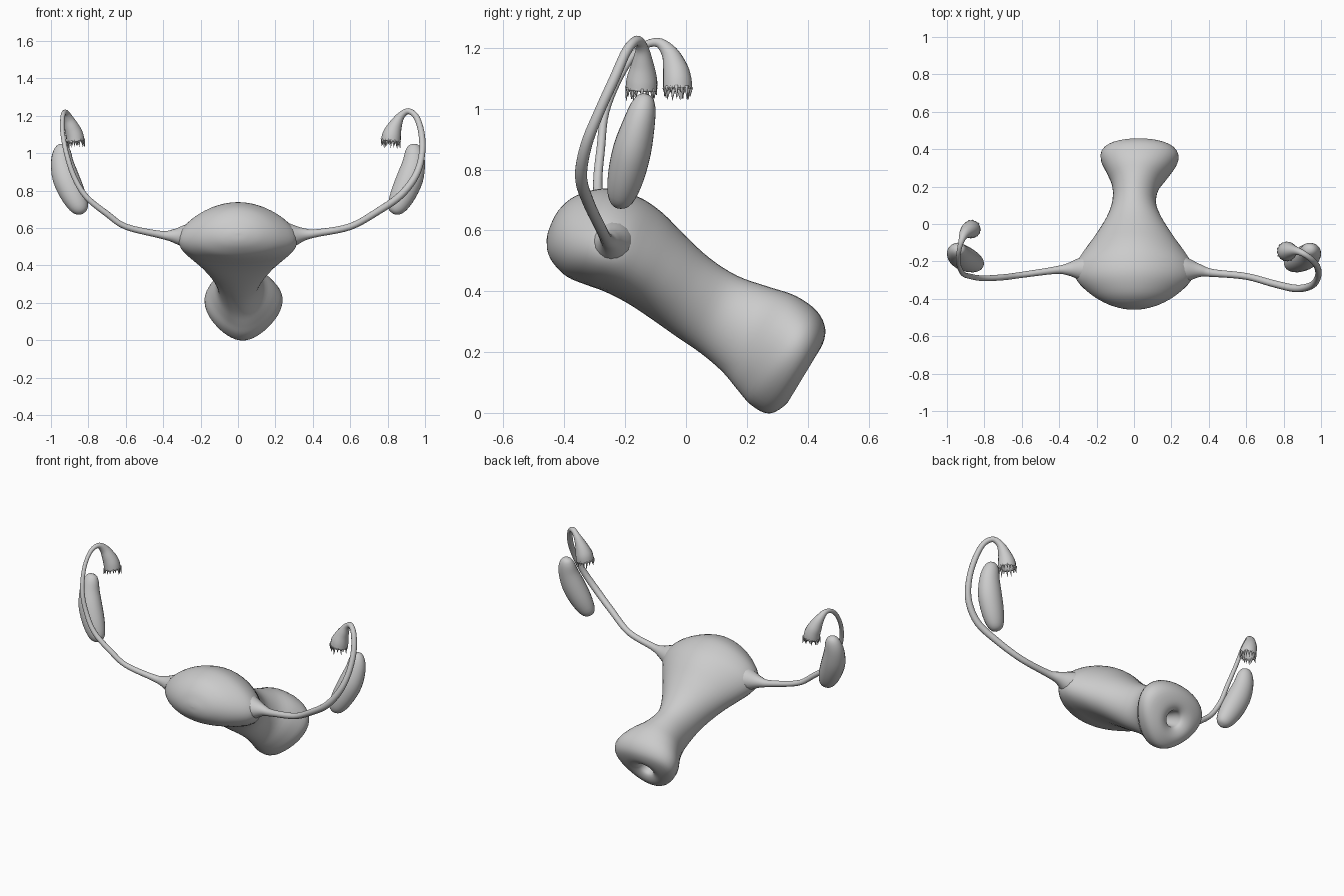
import bpy, bmesh, math, random
from mathutils import Vector

random.seed(4)


def spline(rows, n):
    """Catmull-Rom interpolation of equally long tuples."""
    out = []
    for i in range(len(rows) - 1):
        a, b, c, d = (rows[max(0, min(len(rows) - 1, i + k))] for k in (-1, 0, 1, 2))
        for s in range(n):
            t = s / n
            out.append([0.5 * (2*q + (r-p)*t + (2*p-5*q+4*r-v)*t*t + (3*q-p-3*r+v)*t**3)
                        for p, q, r, v in zip(a, b, c, d)])
    return out + [list(rows[-1])]


def skin(bm, rings):
    """Bridge successive rings of points and cap both ends."""
    vs = [[bm.verts.new(p) for p in r] for r in rings]
    n = len(vs[0])
    for a, b in zip(vs, vs[1:]):
        for i in range(n):
            j = (i + 1) % n
            bm.faces.new((a[i], a[j], b[j], b[i]))
    bm.faces.new(vs[0][::-1])
    bm.faces.new(vs[-1])


def finish(bm, name):
    bmesh.ops.recalc_face_normals(bm, faces=bm.faces)
    me = bpy.data.meshes.new(name)
    bm.to_mesh(me)
    bm.free()
    for p in me.polygons:
        p.use_smooth = True
    ob = bpy.data.objects.new(name, me)
    bpy.context.collection.objects.link(ob)
    return ob


def sweep(rows, n, sides):
    """Round rings along a path of (x, y, z, radius) rows."""
    pts = spline(rows, n)
    rings, u = [], None
    for i, p in enumerate(pts):
        a, b = pts[max(0, i-1)], pts[min(len(pts)-1, i+1)]
        t = (Vector(b[:3]) - Vector(a[:3])).normalized()
        u = t.orthogonal() if u is None else u - t * u.dot(t)
        u.normalize()
        v = t.cross(u)
        r = max(p[3], 0.001)
        rings.append([Vector(p[:3]) + r * (u * math.cos(k) + v * math.sin(k))
                      for k in (2*math.pi*j/sides for j in range(sides))])
    return rings


# Body and cervix: sections as top y,z / bottom y,z / half width / centre x / top-heaviness
sections = [
    (-.458, .572, -.458, .568, .004, 0, 0), (-.45, .605, -.455, .53, .06, 0, 0),
    (-.42, .665, -.435, .49, .14, 0, -.1), (-.36, .715, -.39, .447, .225, 0, -.18),
    (-.26, .738, -.325, .42, .3, 0, -.22), (-.16, .712, -.27, .40, .308, 0, -.22),
    (-.08, .66, -.2, .365, .265, 0, -.2), (0, .58, -.13, .32, .21, 0, -.1),
    (.08, .507, -.03, .25, .15, 0, 0), (.17, .45, .05, .195, .118, 0, 0),
    (.27, .415, .12, .135, .125, .01, .1), (.36, .385, .17, .075, .167, .025, .25),
    (.43, .335, .215, .025, .2, .03, .3), (.458, .275, .275, -.002, .18, .025, .3),
    (.444, .215, .335, .035, .11, .02, .1), (.41, .185, .35, .09, .055, .02, 0),
    (.37, .195, .32, .12, .04, .02, 0), (.28, .22, .25, .17, .025, .02, 0)]
rings = []
for ty, tz, by, bz, w, cx, skew in spline(sections, 4):
    ring = []
    for j in range(40):
        k = 2 * math.pi * j / 40
        c, s = math.cos(k), math.sin(k)
        ring.append((cx + w * c * (1 + skew * s),
                     (ty+by)/2 + s*(ty-by)/2, (tz+bz)/2 + s*(tz-bz)/2))
    rings.append(ring)
bm = bmesh.new()
skin(bm, rings)
finish(bm, "body")


def tube(name, rows):
    """Tube ending in a hollow bell with a fringe of tapered fingers."""
    bm = bmesh.new()
    rings = sweep(rows, 5, 16)
    end = rings[-1]
    c = sum(end, Vector()) / len(end)
    up = Vector((0, 0, 1))
    inner = [[c + (p - c) * f + up * h for p in end]
             for f, h in ((.85, .004), (.55, .04), (.2, .08))]
    skin(bm, rings + inner)
    for i in range(len(end)):
        base = c + (end[i] - c) * random.uniform(.88, .95) + up * .008
        tip = base + Vector((random.uniform(-.006, .006), random.uniform(-.006, .006),
                             -random.uniform(.022, .048)))
        mid = base.lerp(tip, .5)
        skin(bm, sweep([(*base, .007), (*mid, .004), (*tip, .001)], 2, 6))
    finish(bm, name)


# Uterine tubes: the two sides bend differently
tube("right_tube", [
    (.20, -.24, .555, .09), (.28, -.245, .558, .066), (.35, -.25, .565, .035),
    (.42, -.262, .572, .021), (.60, -.28, .607, .018), (.75, -.32, .69, .019),
    (.87, -.345, .775, .02), (.95, -.328, .88, .019), (.983, -.285, .99, .017),
    (.982, -.235, 1.1, .017), (.955, -.195, 1.19, .016), (.912, -.162, 1.224, .016),
    (.872, -.145, 1.20, .021), (.842, -.143, 1.15, .036), (.823, -.145, 1.10, .05),
    (.817, -.147, 1.062, .052)])
tube("left_tube", [
    (-.20, -.24, .555, .09), (-.28, -.24, .555, .064), (-.35, -.242, .558, .034),
    (-.42, -.247, .565, .02), (-.60, -.272, .607, .016), (-.70, -.285, .675, .016),
    (-.81, -.29, .765, .015), (-.875, -.28, .87, .014), (-.915, -.265, .99, .013),
    (-.938, -.215, 1.11, .012), (-.937, -.155, 1.195, .012), (-.924, -.095, 1.218, .015),
    (-.908, -.055, 1.185, .027), (-.888, -.036, 1.135, .041), (-.874, -.029, 1.095, .047),
    (-.868, -.028, 1.062, .048)])

# Ovaries, mirrored pair, a little broader in x
for name, s in (("right_ovary", 1), ("left_ovary", -1)):
    bm = bmesh.new()
    skin(bm, sweep([(s*x, y, z, r) for x, y, z, r in (
        (.848, -.222, .675, .002), (.853, -.22, .685, .028), (.866, -.212, .715, .047),
        (.893, -.197, .78, .06), (.924, -.177, .865, .063), (.942, -.155, .95, .053),
        (.942, -.14, 1.01, .041), (.937, -.132, 1.04, .024), (.935, -.13, 1.048, .002))],
        3, 20))
    for v in bm.verts:
        v.co.x = s * (.903 + (abs(v.co.x) - .91) * 1.15)
    finish(bm, name)
